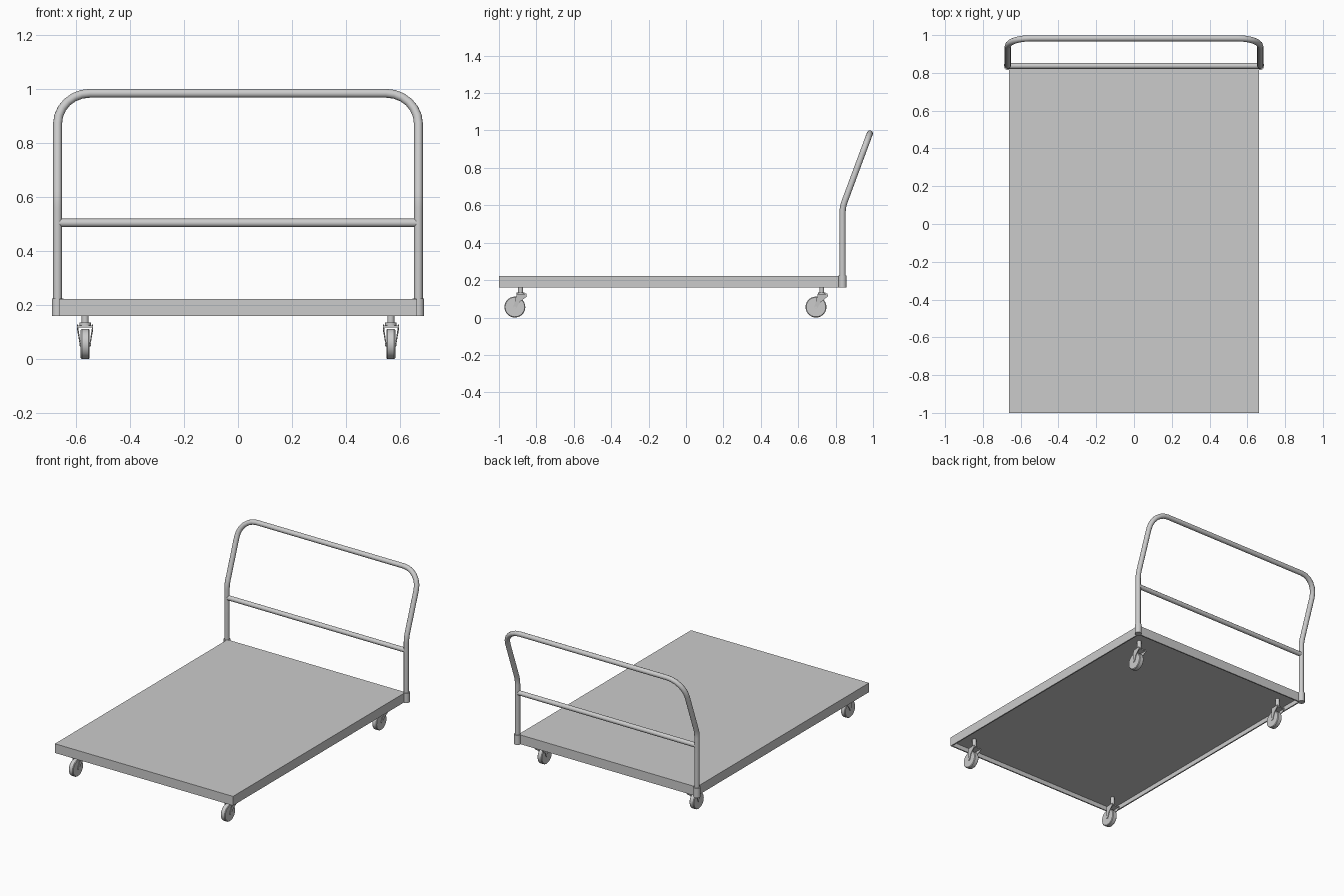
import bpy, bmesh, math
from mathutils import Vector, Matrix

if "Cube" in bpy.data.objects:
    bpy.data.objects.remove(bpy.data.objects["Cube"])


def make(name, bm, smooth=False):
    bmesh.ops.recalc_face_normals(bm, faces=bm.faces)
    me = bpy.data.meshes.new(name)
    bm.to_mesh(me)
    bm.free()
    ob = bpy.data.objects.new(name, me)
    bpy.context.collection.objects.link(ob)
    if smooth:
        smooth_shade(ob)
    return ob


def smooth_shade(ob):
    bpy.ops.object.select_all(action='DESELECT')
    ob.select_set(True)
    bpy.context.view_layer.objects.active = ob
    bpy.ops.object.shade_smooth_by_angle(angle=math.radians(35))


def add_box(bm, lo, hi):
    lo, hi = Vector(lo), Vector(hi)
    m = Matrix.Translation((lo + hi) / 2) @ Matrix.Diagonal((*(hi - lo), 1))
    return bmesh.ops.create_cube(bm, size=1, matrix=m)['verts']


def add_cyl(bm, centre, r, depth, axis='Z', seg=24):
    m = Matrix.Translation(centre)
    if axis == 'X':
        m = m @ Matrix.Rotation(math.pi / 2, 4, 'Y')
    return bmesh.ops.create_cone(bm, cap_ends=True, segments=seg, radius1=r,
                                 radius2=r, depth=depth, matrix=m)['verts']


def fillet(p, prev, nxt, t, n):
    """Arc points replacing corner p, starting t away from it."""
    a, b = (prev - p).normalized(), (nxt - p).normalized()
    c = p + (a + b) * t / (1 + a.dot(b))
    u, v = p + a * t - c, p + b * t - c
    r = u.length
    return [c + r * u.normalized().slerp(v.normalized(), i / n) for i in range(n + 1)]


def tube(name, pts, r):
    cu = bpy.data.curves.new(name, 'CURVE')
    cu.dimensions = '3D'
    cu.bevel_depth, cu.bevel_resolution, cu.use_fill_caps = r, 4, True
    sp = cu.splines.new('POLY')
    sp.points.add(len(pts) - 1)
    for q, p in zip(sp.points, pts):
        q.co = (*p, 1)
    ob = bpy.data.objects.new(name, cu)
    bpy.context.collection.objects.link(ob)
    bpy.ops.object.select_all(action='DESELECT')
    ob.select_set(True)
    bpy.context.view_layer.objects.active = ob
    bpy.ops.object.convert(target='MESH')
    smooth_shade(bpy.context.view_layer.objects.active)


PX, PY, PR = 0.668, 0.837, 0.0165      # handle post position and tube radius

# Deck: a slab with a recessed underside
bm = bmesh.new()
add_box(bm, (-0.663, -1, 0.16), (0.663, 0.835, 0.222))
bm.normal_update()
bottom = [f for f in bm.faces if f.normal.z < -0.9]
bmesh.ops.inset_region(bm, faces=bottom, thickness=0.012)
new = bmesh.ops.extrude_face_region(bm, geom=bottom)['geom']
bmesh.ops.translate(bm, vec=(0, 0, 0.03), verts=[v for v in new if isinstance(v, bmesh.types.BMVert)])
bmesh.ops.delete(bm, geom=bottom, context='FACES') if bottom[0].is_valid else None
make("deck", bm)

# Sockets that hold the handle posts
for s, side in ((-1, "left"), (1, "right")):
    bm = bmesh.new()
    add_cyl(bm, (s * PX, PY, 0.192), 0.0215, 0.065, seg=20)
    make(side + "_handle_socket", bm, True)

# Handle: bent hoop leaning back, plus a cross rail
corners = [Vector(p) for p in ((-PX, PY, 0.2), (-PX, PY, 0.59), (-PX, 0.983, 0.984),
                               (PX, 0.983, 0.984), (PX, PY, 0.59), (PX, PY, 0.2))]
path = [corners[0]]
for i, (t, n) in enumerate(((0.03, 3), (0.12, 6), (0.12, 6), (0.03, 3)), 1):
    path += fillet(corners[i], corners[i - 1], corners[i + 1], t, n)
path.append(corners[-1])
tube("handle_hoop", path, PR)
tube("handle_cross_rail", [(-PX, PY, 0.504), (PX, PY, 0.504)], 0.0155)

# Caster wheel with a chamfered tread (origin at the swivel stem)
TRAIL, R = -0.031, 0.056
bm = bmesh.new()
add_cyl(bm, (0, TRAIL, R), R, 0.033, 'X', 28)
rims = [e for e in bm.edges if abs(e.verts[0].co.x - e.verts[1].co.x) < 1e-4]
bmesh.ops.bevel(bm, geom=rims, offset=0.004, segments=1, affect='EDGES')
wheel = make("caster_wheel", bm, True)

# Caster fork: two splayed arms, bridge, axle, bearing cap and stem
bm = bmesh.new()
arm = [(-0.039, 0.058), (-0.035, 0.048), (-0.026, 0.047), (-0.004, 0.084),
       (0.024, 0.106), (0.033, 0.112), (0.031, 0.128), (-0.022, 0.122)]
for s in (-1, 1):
    rings = []
    for inset in (0, 0.004):
        rings.append([bm.verts.new((s * (0.019 + 0.011 * min(1, max(0, (z - 0.05) / 0.06)) - inset), y, z))
                      for y, z in arm])
    bm.faces.new(rings[0])
    bm.faces.new(rings[1])
    for i in range(len(arm)):
        j = (i + 1) % len(arm)
        bm.faces.new((rings[0][i], rings[0][j], rings[1][j], rings[1][i]))
add_box(bm, (-0.029, -0.022, 0.117), (0.029, 0.031, 0.125))
add_cyl(bm, (0, TRAIL, R - 0.002), 0.006, 0.042, 'X', 12)
add_cyl(bm, (0, 0, 0.129), 0.021, 0.012)
add_cyl(bm, (0, 0, 0.162), 0.013, 0.064, seg=20)
fork = make("caster_fork", bm, True)

# Four casters sharing the two meshes
for xs, side in ((-1, "left"), (1, "right")):
    for y, end in ((-0.884, "front"), (0.726, "back")):
        for src, part in ((wheel, "wheel"), (fork, "fork")):
            ob = src.copy()
            ob.name = f"{end}_{side}_caster_{part}"
            ob.location = (xs * 0.566, y, 0)
            bpy.context.collection.objects.link(ob)
for ob in (wheel, fork):
    bpy.data.objects.remove(ob)
